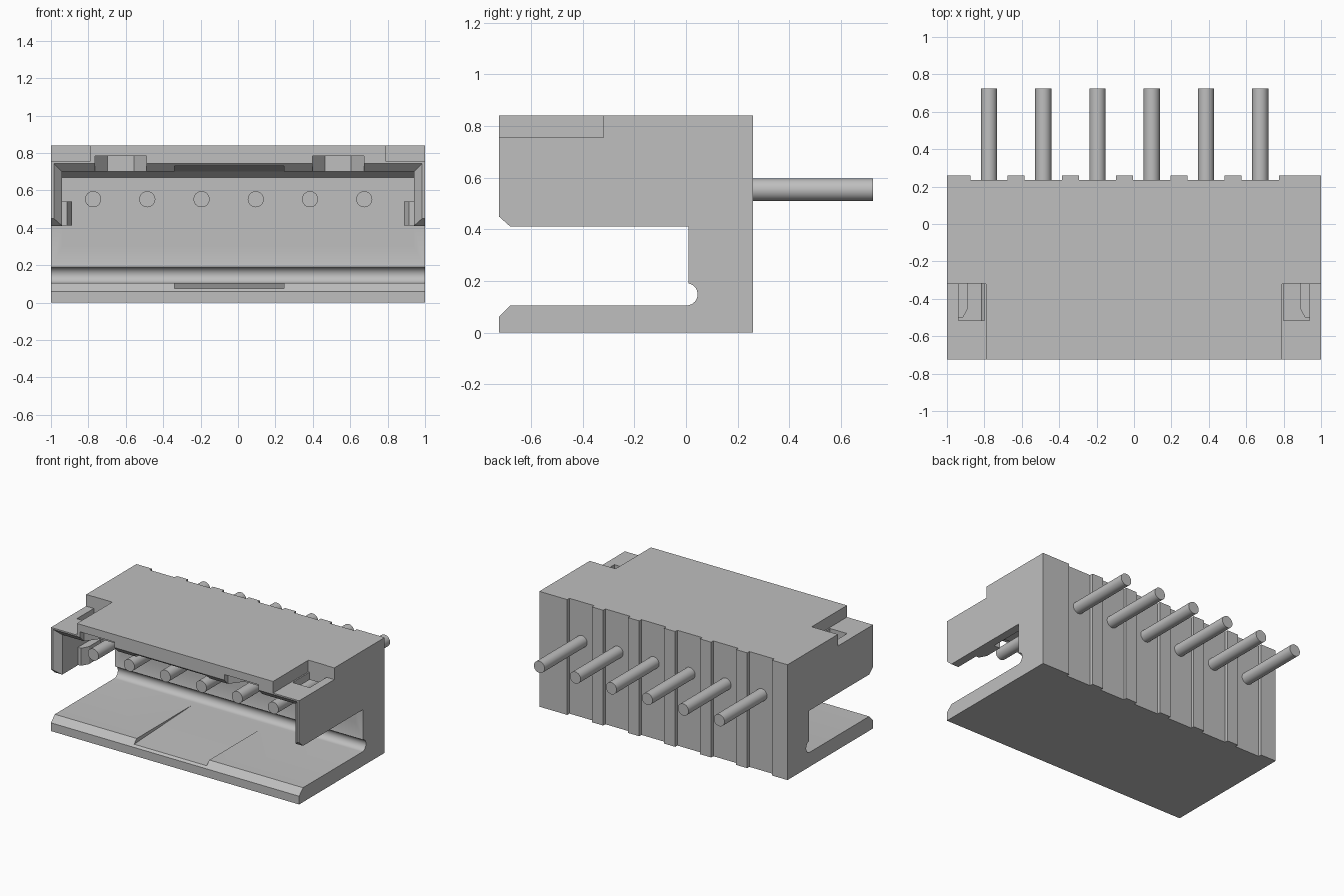
import bpy, bmesh, math

if "Cube" in bpy.data.objects:
    bpy.data.objects.remove(bpy.data.objects["Cube"], do_unlink=True)

grey = bpy.data.materials.new("neutral_grey")
grey.use_nodes = True
COLOUR = (0.52, 0.52, 0.52, 1)
grey.diffuse_color = COLOUR
grey.node_tree.nodes["Principled BSDF"].inputs["Base Color"].default_value = COLOUR


def loft(name, rings):
    """Closed solid through a list of rings with equal point counts."""
    bm = bmesh.new()
    vs = [[bm.verts.new(p) for p in ring] for ring in rings]
    n = len(vs[0])
    for a, b in zip(vs, vs[1:]):
        for i in range(n):
            j = (i + 1) % n
            bm.faces.new((a[i], a[j], b[j], b[i]))
    bm.faces.new(vs[0])
    bm.faces.new(vs[-1])
    bmesh.ops.recalc_face_normals(bm, faces=bm.faces)
    me = bpy.data.meshes.new(name)
    bm.to_mesh(me)
    bm.free()
    me.materials.append(grey)
    ob = bpy.data.objects.new(name, me)
    bpy.context.collection.objects.link(ob)
    return ob


def prism_x(name, profile, x0, x1):
    return loft(name, [[(x, y, z) for y, z in profile] for x in (x0, x1)])


def prism_z(name, profile, z0, z1):
    return loft(name, [[(x, y, z) for x, y in profile] for z in (z0, z1)])


def box(name, x0, x1, y0, y1, z0, z1):
    return prism_z(name, [(x0, y0), (x1, y0), (x1, y1), (x0, y1)], z0, z1)


def cut(target, cutter):
    """Subtract the cutter, then discard it."""
    cutter.hide_render = True
    mod = target.modifiers.new("cut", 'BOOLEAN')
    mod.operation, mod.solver, mod.object = 'DIFFERENCE', 'EXACT', cutter
    deps = bpy.context.evaluated_depsgraph_get()
    deps.update()
    me = bpy.data.meshes.new_from_object(target.evaluated_get(deps))
    target.modifiers.clear()
    target.data = me
    bpy.data.objects.remove(cutter, do_unlink=True)


def smooth(ob):
    bpy.ops.object.select_all(action='DESELECT')
    bpy.context.view_layer.objects.active = ob
    ob.select_set(True)
    bpy.ops.object.shade_smooth_by_angle(angle=math.radians(25))


PIN_X = [-0.775 + 0.29 * i for i in range(6)]

# Housing: side profile with the lower side opening and rounded relief groove
arc = [(0.002 + 0.043 * math.cos(a), 0.148 + 0.043 * math.sin(a))
       for a in (math.radians(-90 + 170 * i / 14) for i in range(15))]
profile = [(-0.725, 0), (0.26, 0), (0.26, 0.84), (-0.725, 0.84), (-0.725, 0.45),
           (-0.68, 0.41), (0.01, 0.41), (0.01, 0.192)]
profile += arc[::-1] + [(-0.68, 0.105), (-0.725, 0.06)]
housing = prism_x("housing", profile, -1, 1)

# Main cavity with a flared mouth and a sloped rear top corner
cavity = [(-0.735, 0.995, 0.755), (-0.68, 0.94, 0.70), (-0.03, 0.94, 0.70), (0.01, 0.94, 0.67)]
cut(housing, loft("cavity_cutter", [
    [(-w, y, 0.3), (w, y, 0.3), (w, y, t), (-w, y, t)] for y, w, t in cavity]))

# Tapered centre recesses in the floor and the roof
cut(housing, prism_x("floor_recess_cutter",
    [(-0.74, 0.0735), (-0.03, 0.105), (-0.03, 0.13), (-0.74, 0.13)], -0.34, 0.245))
cut(housing, prism_x("roof_recess_cutter",
    [(-0.74, 0.732), (-0.03, 0.70), (-0.03, 0.66), (-0.74, 0.66)], -0.34, 0.245))

# Flared key notches in the front of the roof
for cx in (-0.627, 0.535):
    cut(housing, prism_z("key_notch_cutter", [
        (cx - 0.138, -0.74), (cx + 0.138, -0.74), (cx + 0.138, -0.68),
        (cx + 0.07, -0.59), (cx - 0.07, -0.59), (cx - 0.138, -0.68)], 0.66, 0.785))

# Stepped upper corners with latch windows
for s in (-1, 1):
    xs = sorted((s * 0.79, s * 1.05))
    cut(housing, box("corner_step_cutter", *xs, -0.8, -0.32, 0.755, 0.9))
    xs = sorted((s * 0.80, s * 0.938))
    cut(housing, box("latch_window_cutter", *xs, -0.515, -0.318, 0.6, 0.9))

# Shallow vertical channels down the rear face
for x in PIN_X:
    cut(housing, box("rear_channel_cutter", x - 0.1, x + 0.1, 0.235, 0.3, -0.1, 0.95))
smooth(housing)

# Latch ribs on the inner side walls
for s, side in ((-1, "right"), (1, "left")):
    prism_z("latch_rib_" + side, [(s * x, y) for x, y in (
        (0.95, -0.5), (0.915, -0.5), (0.887, -0.45), (0.887, -0.315), (0.95, -0.315))],
        0.412, 0.54)

# Contact pins running through the rear wall
for i, x in enumerate(PIN_X):
    pin = loft("contact_pin_%d" % (i + 1), [
        [(x + 0.043 * math.cos(a), y, 0.553 + 0.043 * math.sin(a))
         for a in (2 * math.pi * k / 32 for k in range(32))]
        for y in (-0.56, 0.725)])
    smooth(pin)
